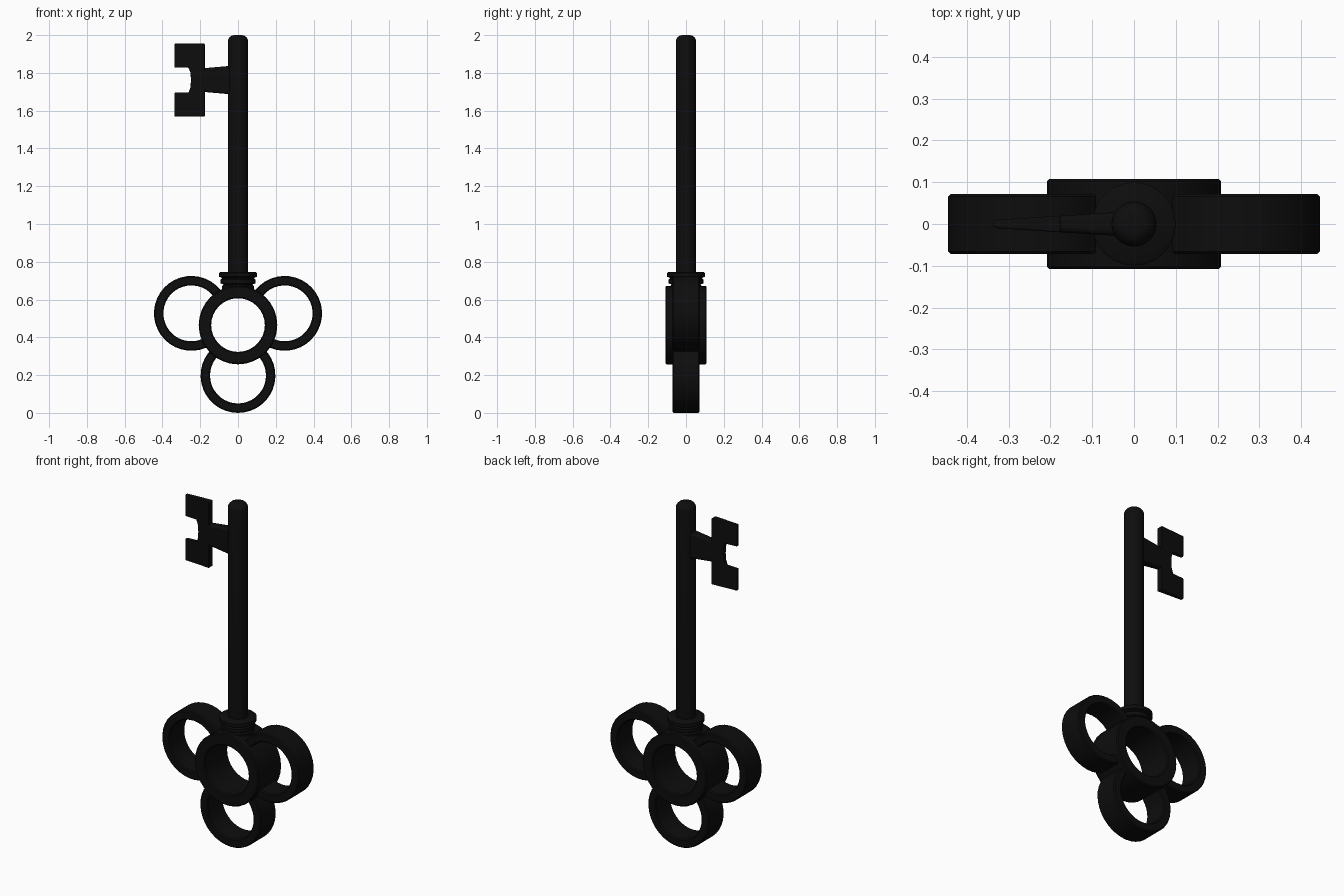
import bpy, bmesh, math
from mathutils import Vector, Matrix

cube = bpy.data.objects.get("Cube")
if cube:
    bpy.data.objects.remove(cube, do_unlink=True)

black = bpy.data.materials.new("black iron")
black.use_nodes = True
colour = (0.004, 0.004, 0.004, 1)
black.diffuse_color = colour
black.node_tree.nodes["Principled BSDF"].inputs["Base Color"].default_value = colour


def finish(name, bm, bevel=0):
    bmesh.ops.recalc_face_normals(bm, faces=bm.faces)
    mesh = bpy.data.meshes.new(name)
    bm.to_mesh(mesh)
    bm.free()
    mesh.materials.append(black)
    ob = bpy.data.objects.new(name, mesh)
    bpy.context.collection.objects.link(ob)
    if bevel:
        mod = ob.modifiers.new("soft edges", "BEVEL")
        mod.width, mod.segments, mod.limit_method = bevel, 3, "ANGLE"
    bpy.ops.object.select_all(action="DESELECT")
    ob.select_set(True)
    bpy.context.view_layer.objects.active = ob
    bpy.ops.object.shade_smooth_by_angle(angle=math.radians(40))
    return ob


def ring(name, centre, outer, inner, depth, facing=0, half_arc=math.pi, steps=28):
    """Flat band round the y axis, whole or an open arc centred on facing."""
    c = 0.006
    profile = [(outer, depth - c), (outer - c, depth), (inner + c, depth), (inner, depth - c)]
    profile += [(r, -y) for r, y in reversed(profile)]
    whole = half_arc >= math.pi
    bm = bmesh.new()
    loops = []
    for i in range(steps if whole else steps + 1):
        a = facing - half_arc + 2 * half_arc * i / steps
        loops.append([bm.verts.new((centre[0] + r * math.cos(a), y,
                                    centre[1] + r * math.sin(a))) for r, y in profile])
    pairs = list(zip(loops, loops[1:]))
    if whole:
        pairs.append((loops[-1], loops[0]))
    else:
        bm.faces.new(loops[0])
        bm.faces.new(loops[-1])
    n = len(profile)
    for p, q in pairs:
        for j in range(n):
            k = (j + 1) % n
            bm.faces.new((p[j], p[k], q[k], q[j]))
    finish(name, bm)


def lathe(name, profile, steps=24):
    """Solid of revolution round z from (radius, height) points."""
    bm = bmesh.new()
    verts = [bm.verts.new((r, 0, z)) for r, z in profile]
    edges = [bm.edges.new(e) for e in zip(verts, verts[1:])]
    bmesh.ops.spin(bm, geom=verts + edges, axis=(0, 0, 1), cent=(0, 0, 0),
                   angle=math.tau, steps=steps)
    bmesh.ops.remove_doubles(bm, verts=bm.verts, dist=0.0002)
    finish(name, bm)


# Handle: one deep centre ring with three shallower open rings meeting its wall
hub = Vector((0, 0.465))
ring("centre_ring", hub, 0.208, 0.142, 0.108, steps=32)
for name, offset in (("left_ring", (0.247, 0.062)), ("right_ring", (-0.247, 0.062)),
                     ("bottom_ring", (0, -0.267))):
    off = Vector(offset)
    ring(name, hub + off, 0.198, 0.148, 0.072, math.atan2(off.y, off.x), math.radians(137))

# Collar of stacked discs
collar = [(0, 0.64), (0.085, 0.64)]
for z, r in ((0.645, 0.085), (0.68, 0.092), (0.715, 0.1)):
    collar += [(r - 0.015, z), (r, z + 0.006), (r, z + 0.026), (r - 0.008, z + 0.032)]
lathe("collar", collar + [(0, 0.747)])

# Shaft with rounded tip
R, B = 0.054, 0.035
tip = [(R - B + B * math.cos(t * math.pi / 10), 2 - B + B * math.sin(t * math.pi / 10))
       for t in range(6)]
lathe("shaft", [(0, 0.65), (R, 0.65)] + tip + [(0, 2)])


def slab(name, outline, bevel):
    """Outline in x and z, thinning toward the outer end of the bit."""
    bm = bmesh.new()
    sides = []
    for s in (-1, 1):
        sides.append([bm.verts.new((x, s * (0.031 + 0.064 * x), z)) for x, z in outline])
        bm.faces.new(sides[-1])
    n = len(outline)
    for i in range(n):
        j = (i + 1) % n
        bm.faces.new((sides[0][i], sides[0][j], sides[1][j], sides[1][i]))
    finish(name, bm, bevel)


# Bit: short tapering stem and a notched plate
MID = 1.762
slab("bit_stem", [(-0.02, MID - 0.077), (-0.19, MID - 0.062),
                  (-0.19, MID + 0.062), (-0.02, MID + 0.077)], 0.012)
lower = [(-0.176, -0.193), (-0.336, -0.193), (-0.336, -0.066),
         (-0.262, -0.066), (-0.252, -0.04)]
outline = lower + [(-0.249, 0)] + [(x, -z) for x, z in reversed(lower)]
slab("bit_plate", [(x, MID + z) for x, z in outline], 0.004)
